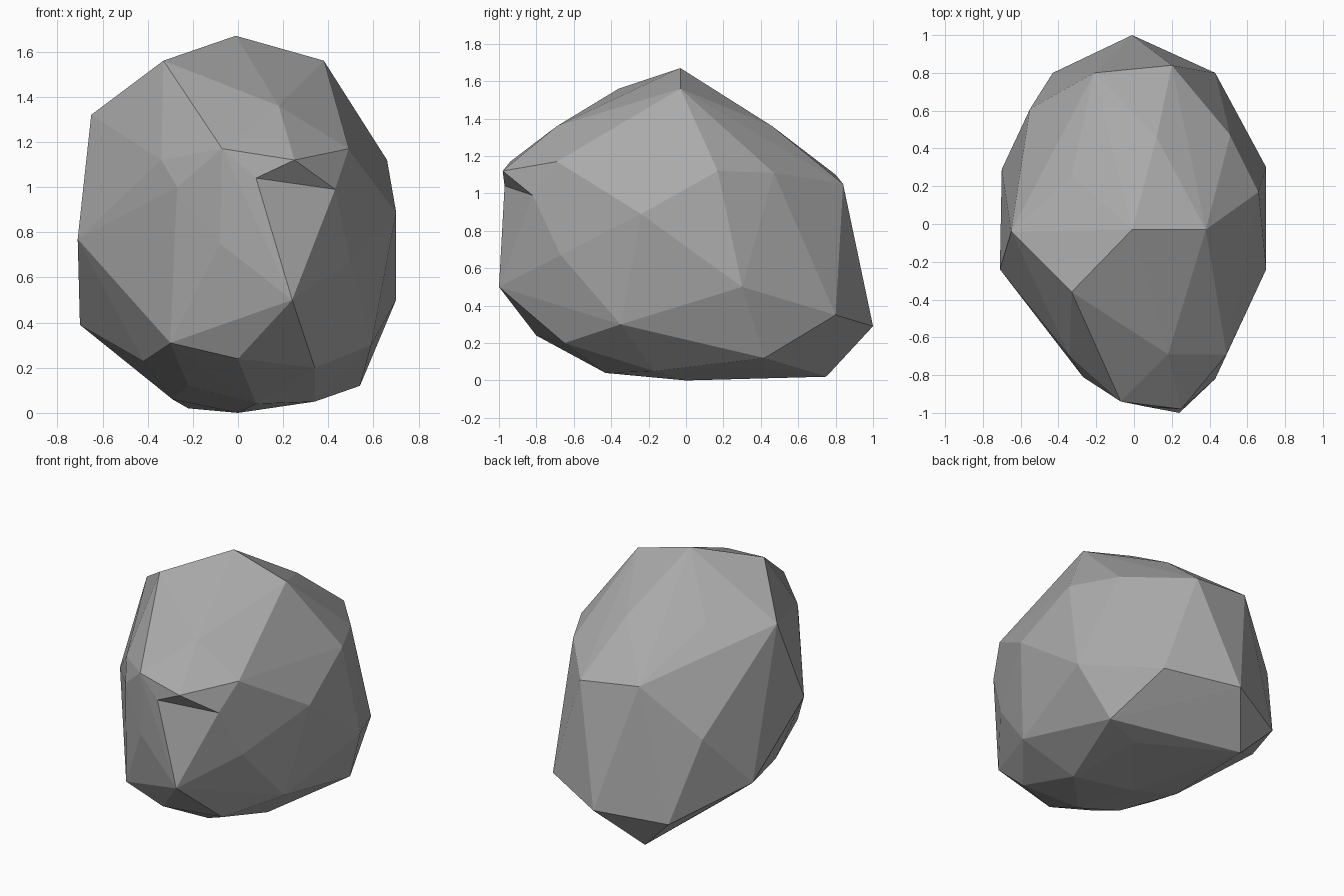
import bpy
import bmesh


def remove_default_cube():
    cube = bpy.data.objects.get("Cube")
    if cube:
        bpy.data.objects.remove(cube, do_unlink=True)


def flat_material(name, colour):
    material = bpy.data.materials.new(name)
    material.use_nodes = True
    material.diffuse_color = colour
    shader = material.node_tree.nodes["Principled BSDF"]
    shader.inputs["Base Color"].default_value = colour
    shader.inputs["Roughness"].default_value = 1
    return material


# Corner points of the boulder, grouped by region
crown = [
    (-.01, -.03, 1.67), (.38, -.03, 1.56), (-.33, -.36, 1.56), (-.65, -.04, 1.32),
    (-.33, .26, 1.35), (.12, .46, 1.36), (.18, -.69, 1.36),
]
back = [
    (-.01, 1, .29), (.43, .8, .35), (.2, .84, 1.05), (-.21, .8, 1.1), (-.43, .8, .23),
]
left_side = [
    (.51, .47, 1.11), (.66, .17, 1.12), (.7, .3, .5), (.7, -.24, .89),
    (.49, -.69, 1.17), (.5, -.67, .67), (.59, -.35, .3), (.54, .42, .12),
]
right_side = [
    (-.55, .61, .76), (-.7, .29, .39), (-.71, -.24, .77), (-.34, -.7, 1.12), (-.42, -.35, .23),
]
front = [
    (-.07, -.94, 1.17), (-.27, -.81, 1), (-.08, -.92, .75), (-.3, -.76, .31),
    (0, -.8, .24), (.34, -.65, .2),
]
underside = [
    (0, 0, 0), (.08, -.43, .04), (.34, -.17, .05), (.3, .36, .07),
    (-.22, .75, .02), (-.29, .06, .06), (-.22, -.4, .12),
]
# Corners of the overhanging brow and the notch beneath it
brow, notch_end, chin = (.25, -.98, 1.12), (.43, -.82, .99), (.24, -1, .5)
notch = (.08, -.97, 1.04)


def wrap_points(bm, points):
    """Stretch a faceted skin over the points and drop any left inside."""
    for point in points:
        bm.verts.new(point)
    bmesh.ops.convex_hull(bm, input=bm.verts[:], use_existing_faces=False)
    loose = [v for v in bm.verts if not v.link_faces]
    bmesh.ops.delete(bm, geom=loose, context="VERTS")


def corner_at(bm, point):
    return min(bm.verts, key=lambda v: sum((a - b) ** 2 for a, b in zip(v.co, point)))


def fold_edge(bm, start, end, middle):
    """Replace one straight edge by a bent one passing through middle."""
    first, last = corner_at(bm, start), corner_at(bm, end)
    edge = bm.edges.get((first, last))
    if edge is None:
        return
    outline = []
    for face in edge.link_faces:
        outline += [(loop.vert, loop.link_loop_next.vert) for loop in face.loops
                    if loop.edge != edge]
    bmesh.ops.delete(bm, geom=[edge], context="EDGES")
    centre = bm.verts.new(middle)
    for a, b in outline:
        bm.faces.new((a, b, centre))


def build_boulder():
    bm = bmesh.new()
    wrap_points(bm, crown + back + left_side + right_side + front + underside
                + [brow, notch_end, chin])
    fold_edge(bm, brow, chin, notch)
    bmesh.ops.recalc_face_normals(bm, faces=bm.faces[:])
    for face in bm.faces:
        face.smooth = False
    mesh = bpy.data.meshes.new("boulder")
    bm.to_mesh(mesh)
    bm.free()
    mesh.materials.append(flat_material("stone grey", (.4, .4, .4, 1)))
    boulder = bpy.data.objects.new("boulder", mesh)
    bpy.context.collection.objects.link(boulder)


remove_default_cube()
build_boulder()
